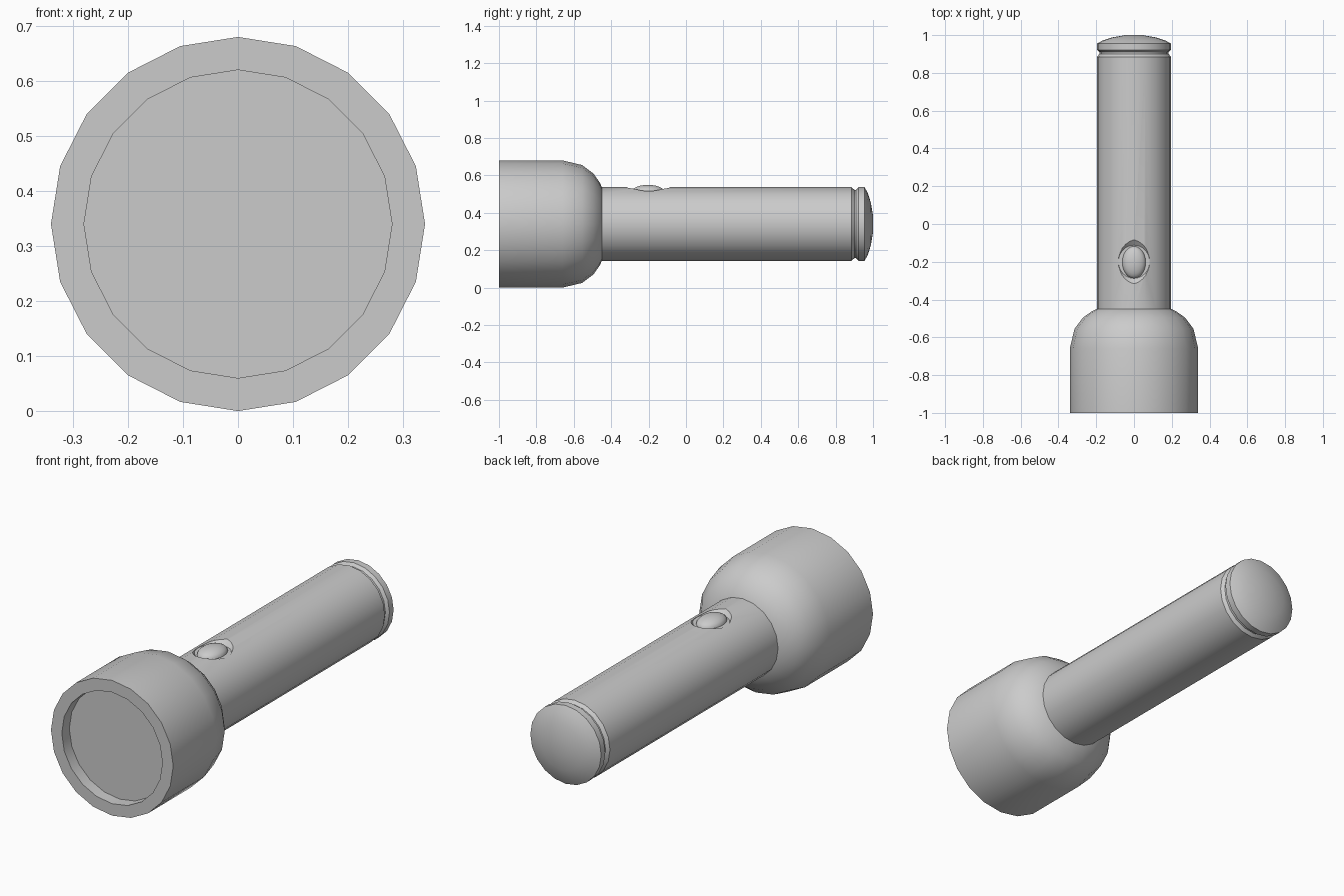
import bpy, bmesh
from math import sin, cos, pi, radians

if "Cube" in bpy.data.objects:
    bpy.data.objects.remove(bpy.data.objects["Cube"])

AXIS_Z = 0.34
SIDES = 20


def finish(name, bm, angle=40):
    bmesh.ops.recalc_face_normals(bm, faces=bm.faces)
    me = bpy.data.meshes.new(name)
    bm.to_mesh(me)
    bm.free()
    ob = bpy.data.objects.new(name, me)
    bpy.context.collection.objects.link(ob)
    smooth(ob, angle)
    return ob


def smooth(ob, angle=40):
    bpy.ops.object.select_all(action='DESELECT')
    ob.select_set(True)
    bpy.context.view_layer.objects.active = ob
    bpy.ops.object.shade_smooth_by_angle(angle=radians(angle))


def lathe(name, profile, cap_start=False, cap_end=False, angle=40):
    """Revolve (y, radius) points around the torch axis."""
    bm = bmesh.new()
    rings = [[bm.verts.new((r * cos(2 * pi * i / SIDES), y, AXIS_Z + r * sin(2 * pi * i / SIDES)))
              for i in range(SIDES)] for y, r in profile]
    for a, b in zip(rings, rings[1:]):
        for i in range(SIDES):
            j = (i + 1) % SIDES
            bm.faces.new((a[i], a[j], b[j], b[i]))
    if cap_start:
        bm.faces.new(rings[0])
    if cap_end:
        bm.faces.new(rings[-1])
    return finish(name, bm, angle)


# Head with recessed lens seat
lathe("head", [(-0.94, 0.28), (-1, 0.28), (-1, 0.34), (-0.66, 0.34), (-0.555, 0.315),
               (-0.495, 0.27), (-0.46, 0.22), (-0.45, 0.197)])

# Lens disc
lathe("lens", [(-0.94, 0.28), (-0.94, 0.24)], cap_end=True)

# Barrel, ending in the groove before the tail cap
barrel = lathe("barrel", [(-0.45, 0.197), (0.885, 0.197), (0.9, 0.183)],
               cap_start=True, cap_end=True)

# Tail cap with a domed end
lathe("tail_cap", [(0.9, 0.183), (0.91, 0.183), (0.922, 0.197), (0.955, 0.197),
                   (0.972, 0.165), (0.988, 0.115), (1.0, 0.045)], cap_end=True)

# Oval switch recess, cut with a tapered plug
bm = bmesh.new()
rings = []
for z, rx, ry in [(0.515, 0.083, 0.088), (0.538, 0.091, 0.118), (0.60, 0.1, 0.17)]:
    rings.append([bm.verts.new((rx * cos(2 * pi * i / 24), -0.2 + ry * sin(2 * pi * i / 24), z))
                  for i in range(24)])
for a, b in zip(rings, rings[1:]):
    for i in range(24):
        j = (i + 1) % 24
        bm.faces.new((a[i], a[j], b[j], b[i]))
bm.faces.new(rings[0])
bm.faces.new(rings[-1])
cutter = finish("recess_cutter", bm)
cutter.hide_render = True

mod = barrel.modifiers.new("recess", 'BOOLEAN')
mod.operation = 'DIFFERENCE'
mod.solver = 'EXACT'
mod.object = cutter
bpy.context.view_layer.update()
cut_mesh = bpy.data.meshes.new_from_object(
    barrel.evaluated_get(bpy.context.evaluated_depsgraph_get()))
barrel.modifiers.clear()
barrel.data = cut_mesh
bpy.data.objects.remove(cutter)

# Open the hidden barrel ends
bm = bmesh.new()
bm.from_mesh(barrel.data)
bm.normal_update()
ends = [f for f in bm.faces if abs(f.normal.y) > 0.99]
bmesh.ops.delete(bm, geom=ends, context='FACES')
bm.to_mesh(barrel.data)
bm.free()
smooth(barrel, 22)

# Switch button dome
bm = bmesh.new()
bmesh.ops.create_uvsphere(bm, u_segments=24, v_segments=12, radius=1)
bmesh.ops.delete(bm, geom=[v for v in bm.verts if v.co.z < -0.01], context='VERTS')
for v in bm.verts:
    v.co = (v.co.x * 0.062, v.co.y * 0.085 - 0.203, v.co.z * 0.034 + 0.515)
finish("switch_button", bm, 60)
